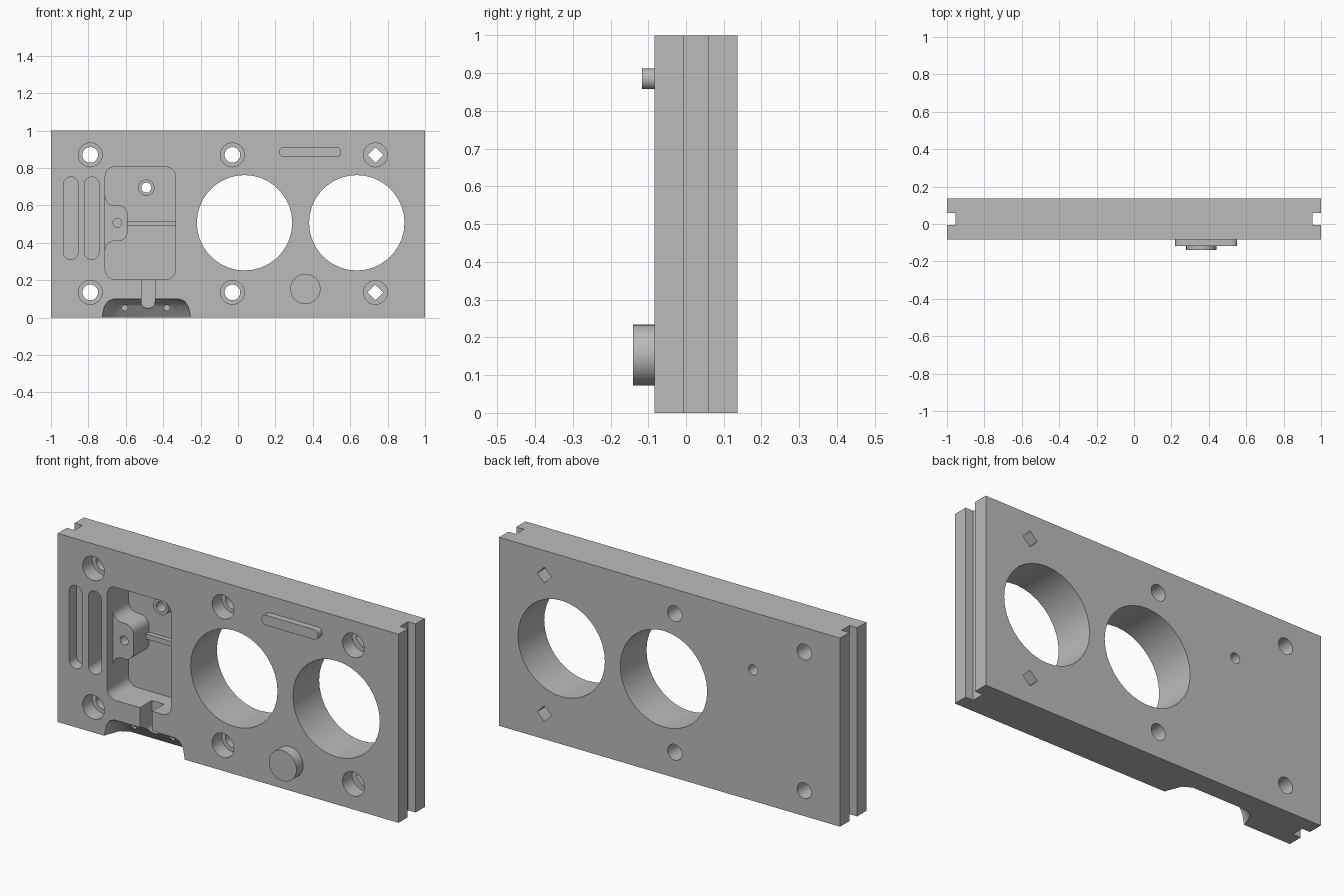
import bpy, bmesh, math

if "Cube" in bpy.data.objects:
    bpy.data.objects.remove(bpy.data.objects["Cube"])

FRONT, BACK = -0.083, 0.137
PI = math.pi

grey = bpy.data.materials.new("machined grey")
grey.diffuse_color = (0.5, 0.5, 0.5, 1)
grey.use_nodes = True
grey.node_tree.nodes["Principled BSDF"].inputs["Base Color"].default_value = grey.diffuse_color


def make(name, bm):
    bmesh.ops.recalc_face_normals(bm, faces=bm.faces)
    me = bpy.data.meshes.new(name)
    bm.to_mesh(me)
    bm.free()
    me.materials.append(grey)
    ob = bpy.data.objects.new(name, me)
    bpy.context.collection.objects.link(ob)
    return ob


def prism(name, outline, y0, y1):
    """Extrude an x,z outline from y0 to y1."""
    bm = bmesh.new()
    f = bm.faces.new([bm.verts.new((x, y0, z)) for x, z in outline])
    r = bmesh.ops.extrude_face_region(bm, geom=[f])
    for v in r["geom"]:
        if isinstance(v, bmesh.types.BMVert):
            v.co.y = y1
    return make(name, bm)


def arc(cx, cz, r, a0, a1, n=8):
    return [(cx + r * math.cos(math.radians(a0 + (a1 - a0) * i / n)),
             cz + r * math.sin(math.radians(a0 + (a1 - a0) * i / n))) for i in range(n + 1)]


def circle(cx, cz, r, n=32):
    return arc(cx, cz, r, 0, 360, n)[:-1]


def rounded(x0, x1, z0, z1, r):
    pts = []
    for cx, cz, a in ((x1 - r, z1 - r, 0), (x0 + r, z1 - r, 90),
                      (x0 + r, z0 + r, 180), (x1 - r, z0 + r, 270)):
        pts += arc(cx, cz, r, a, a + 90)
    return [p for i, p in enumerate(pts) if math.dist(p, pts[i - 1]) > 1e-5]


def box(x0, x1, z0, z1):
    return [(x0, z0), (x1, z0), (x1, z1), (x0, z1)]


plate = prism("plate", box(-1, 1, 0, 1), FRONT, BACK)
helpers = []


def combine(op, ob):
    ob.hide_render = True
    m = plate.modifiers.new(ob.name, 'BOOLEAN')
    m.operation, m.solver, m.object = op, 'EXACT', ob
    helpers.append(ob)


def cut(outline, depth=None, start=-0.1):
    """Cut an outline into the front; no depth means right through."""
    end = BACK + 0.1 if depth is None else FRONT + depth
    combine('DIFFERENCE', prism("cutter", outline, FRONT + start, end))


def add(outline, depth, floor=0.19):
    combine('UNION', prism("raised_part", outline, FRONT + depth, FRONT + floor))


# side grooves
for s in (-1, 1):
    combine('DIFFERENCE', prism("groove_cutter", box(*sorted((s * 0.955, s * 1.1)), -0.1, 1.1), -0.006, 0.06))

# two large bores
for x in (0.035, 0.635):
    cut(circle(x, 0.507, 0.255, 36))

# counterbored fixing holes, the right pair with square drives
for x in (-0.79, -0.03, 0.735):
    for z in (0.135, 0.87):
        cut(circle(x, z, 0.064, 24), 0.08)
        cut(circle(x, z, 0.042, 4 if x > 0.5 else 20))

# finger slots
cut(rounded(-0.932, -0.856, 0.31, 0.752, 0.0375), 0.06)
cut(rounded(-0.82, -0.744, 0.31, 0.752, 0.0375), 0.12)

# deep pocket with its tab, rib and boss
cut(rounded(-0.71, -0.335, 0.205, 0.805, 0.05), 0.18)
half = arc(-0.66, 0.65, 0.05, 180, 270) + arc(-0.64, 0.55, 0.05, 90, 0)
tab = [(-0.73, 0.65)] + half
add(tab + [(x, 1.01 - z) for x, z in reversed(tab)], 0.05)
add(box(-0.61, -0.32, 0.49, 0.517), 0.155)
add(circle(-0.49, 0.695, 0.044, 16), 0.135)
cut(circle(-0.49, 0.695, 0.027, 16))
cut(circle(-0.645, 0.507, 0.024, 12), 0.1)

# scooped notch in the lower edge
bm = bmesh.new()
side = [(0.235, -0.03), (0.235, 0.01), (0.225, 0.06), (0.205, 0.09), (0.175, 0.102)]
for s in (-1, 1):
    for x, z in side:
        bm.verts.new((-0.49 + s * x, FRONT - 0.01, z))
        bm.verts.new((-0.49 + s * x, FRONT + 0.01, z - 0.004))
    for x, d, z in ((0.19, 0.06, 0.055), (0.15, 0.06, 0.068), (0.16, 0.11, 0), (0.205, 0.085, 0), (0.15, 0.11, -0.03)):
        bm.verts.new((-0.49 + s * x, FRONT + d, z))
bmesh.ops.convex_hull(bm, input=bm.verts)
loose = [v for v in bm.verts if not v.link_faces]
bmesh.ops.delete(bm, geom=loose, context='VERTS')
combine('DIFFERENCE', make("notch_cutter", bm))

# channel from pocket to notch, and two pin holes
cut(rounded(-0.517, -0.445, 0.05, 0.26, 0.034), 0.1)
for x in (-0.605, -0.38):
    cut(circle(x, 0.052, 0.016, 8), 0.12)

# bake the cuts and drop the helpers
dg = bpy.context.evaluated_depsgraph_get()
baked = bpy.data.meshes.new_from_object(plate.evaluated_get(dg))
plate.modifiers.clear()
plate.data = baked
for h in helpers:
    bpy.data.objects.remove(h)

# raised bar and round button on the front
bar = prism("raised_bar", rounded(0.22, 0.552, 0.858, 0.912, 0.026), -0.117, FRONT + 0.005)
button = prism("round_button", circle(0.36, 0.153, 0.081), -0.14, FRONT + 0.005)

for ob in (plate, bar, button):
    bpy.ops.object.select_all(action='DESELECT')
    ob.select_set(True)
    bpy.context.view_layer.objects.active = ob
    bpy.ops.object.shade_smooth_by_angle(angle=math.radians(30))
    # shift so the depth is centred
    ob.location.y = 0.0
